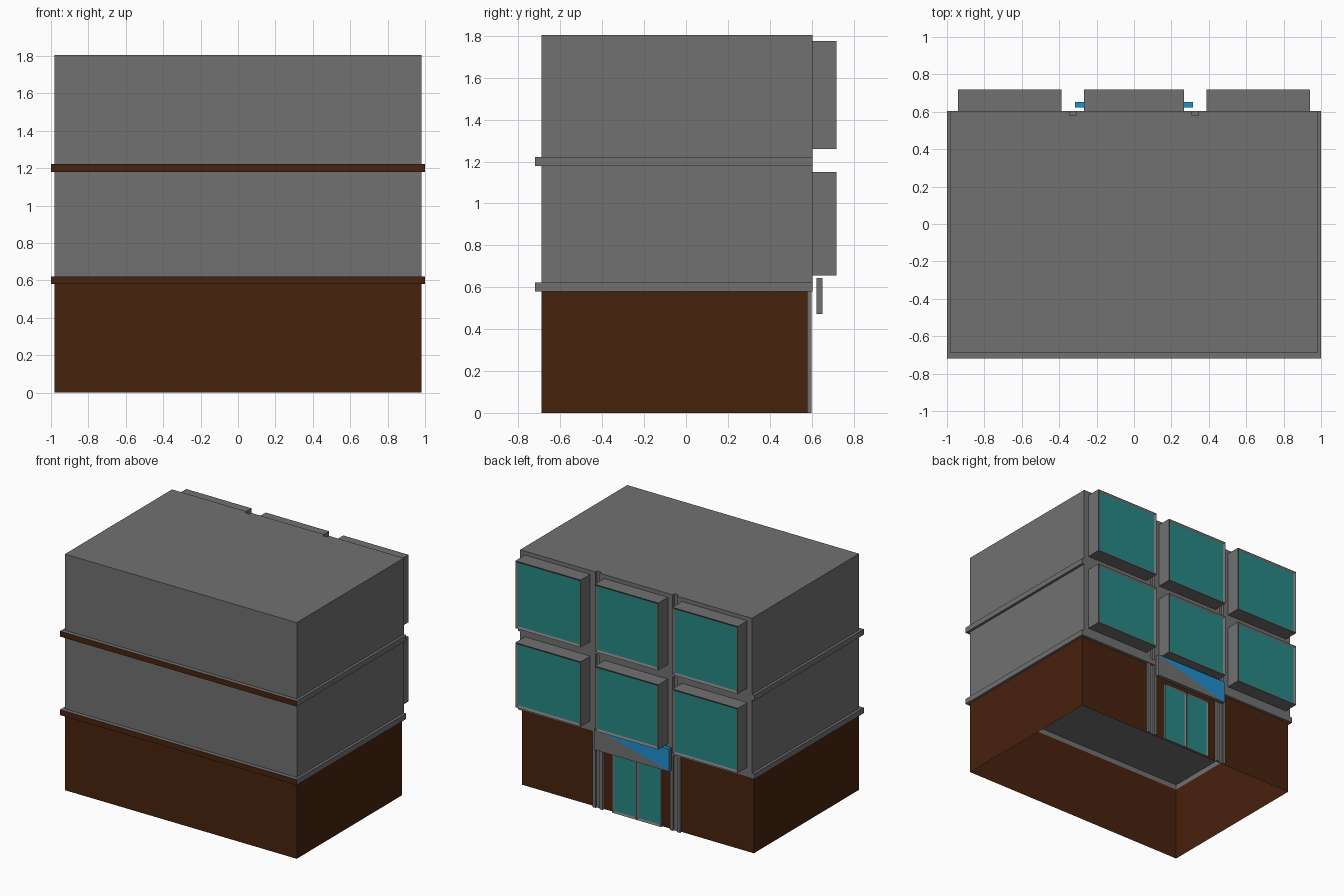
import bpy, bmesh

if "Cube" in bpy.data.objects:
    bpy.data.objects.remove(bpy.data.objects["Cube"])

def material(name, rgb):
    m = bpy.data.materials.new(name)
    m.diffuse_color = (*rgb, 1)
    m.use_nodes = True
    m.node_tree.nodes["Principled BSDF"].inputs["Base Color"].default_value = m.diffuse_color
    return m

GREY = material("grey concrete", (0.165, 0.165, 0.165))
BROWN = material("brown cladding", (0.064, 0.016, 0.004))
TEAL = material("teal glass", (0.02, 0.25, 0.24))
BLUE = material("blue sign", (0.014, 0.28, 0.62))

def finish(bm, name, *mats):
    bm.normal_update()
    me = bpy.data.meshes.new(name)
    bm.to_mesh(me)
    bm.free()
    for m in mats:
        me.materials.append(m)
    ob = bpy.data.objects.new(name, me)
    bpy.context.collection.objects.link(ob)
    return ob

def box_bm(x0, x1, y0, y1, z0, z1):
    bm = bmesh.new()
    bmesh.ops.create_cube(bm, size=1)
    for v in bm.verts:
        v.co = (x1 if v.co.x > 0 else x0, y1 if v.co.y > 0 else y0, z1 if v.co.z > 0 else z0)
    bm.normal_update()
    return bm

def box(name, mat, *dims):
    return finish(box_bm(*dims), name, mat)

def back_face(bm):
    return max(bm.faces, key=lambda f: f.normal.y)

W, FRONT, WALL, FACE = 0.98, -0.69, 0.58, 0.603

# Ground floor: four brown walls, open at the top and bottom
bm = box_bm(-W, W, FRONT, WALL, 0, 0.58)
bmesh.ops.delete(bm, geom=[f for f in bm.faces if abs(f.normal.z) > 0.5], context='FACES_ONLY')
finish(bm, "ground_floor_walls", BROWN)

# Upper floors, each with three facade panels and projecting framed windows
floors = [(0.62, 1.18, 0.655, 1.15), (1.22, 1.805, 1.26, 1.775)]
bays = [(-W, -0.345, -0.94, -0.388), (-0.31, 0.31, -0.268, 0.268), (0.345, W, 0.388, 0.94)]
for i, (z0, z1, wz0, wz1) in enumerate(floors, 1):
    box(f"upper_floor_{i}", GREY, -W, W, FRONT, WALL, z0, z1)
    for j, (x0, x1, wx0, wx1) in enumerate(bays, 1):
        box(f"facade_panel_{i}_{j}", GREY, x0, x1, WALL, FACE, z0, z1)
        bm = box_bm(wx0, wx1, WALL, 0.718, wz0, wz1)
        pane = back_face(bm)
        bmesh.ops.inset_region(bm, faces=[pane], thickness=0.022, depth=0)
        for v in pane.verts:
            v.co.y -= 0.01
        pane.material_index = 1
        finish(bm, f"bay_window_{i}_{j}", GREY, TEAL)

# Floor bands: hollow rings, grey with a brown front
def loop(bm, x, y0, y1, z):
    return [bm.verts.new((px, py, z)) for px, py in ((-x, y0), (x, y0), (x, y1), (-x, y1))]

for i, z in enumerate((0.58, 1.18), 1):
    bm = bmesh.new()
    rings = [loop(bm, 1.0, -0.72, FACE, z), loop(bm, 1.0, -0.72, FACE, z + 0.042),
             loop(bm, W, FRONT, WALL, z + 0.042), loop(bm, W, FRONT, WALL, z)]
    for a, b in zip(rings, rings[1:] + rings[:1]):
        for k in range(4):
            n = (k + 1) % 4
            f = bm.faces.new((a[k], a[n], b[n], b[k]))
            f.normal_update()
            if f.normal.y < -0.5 and f.calc_center_median().y < -0.71:
                f.material_index = 1
    finish(bm, f"floor_band_{i}", GREY, BROWN)

# Grooved pillars on both sides of the entrance
for s, side in ((-1, "left"), (1, "right")):
    for part, a, b, y in (("inner", 0.285, 0.31, 0.6), ("groove", 0.31, 0.345, 0.587),
                          ("outer", 0.345, 0.37, 0.6)):
        box(f"{side}_pillar_{part}", GREY, min(s * a, s * b), max(s * a, s * b), WALL, y, 0, 0.58)

# Double entrance door
for s, side in ((-1, "left"), (1, "right")):
    xs = sorted((0.0, s * 0.207))
    bm = box_bm(xs[0], xs[1], WALL, 0.598, 0, 0.465)
    pane = back_face(bm)
    bmesh.ops.inset_region(bm, faces=[pane], thickness=0.02, depth=0)
    for v in pane.verts:
        v.co.y -= 0.008
    pane.material_index = 1
    finish(bm, f"{side}_door", GREY, TEAL)

# Sign board: blue top and a blue triangle on the outer face
bm = box_bm(-0.315, 0.315, 0.623, 0.653, 0.473, 0.645)
face = back_face(bm)
a = max(face.verts, key=lambda v: v.co.x + v.co.z)
b = min(face.verts, key=lambda v: v.co.x + v.co.z)
bmesh.ops.connect_verts(bm, verts=[a, b])
bm.normal_update()
for f in bm.faces:
    c = f.calc_center_median()
    if f.normal.z > 0.5 or (f.normal.y > 0.5 and c.x < 0):
        f.material_index = 1
finish(bm, "sign_board", GREY, BLUE)
